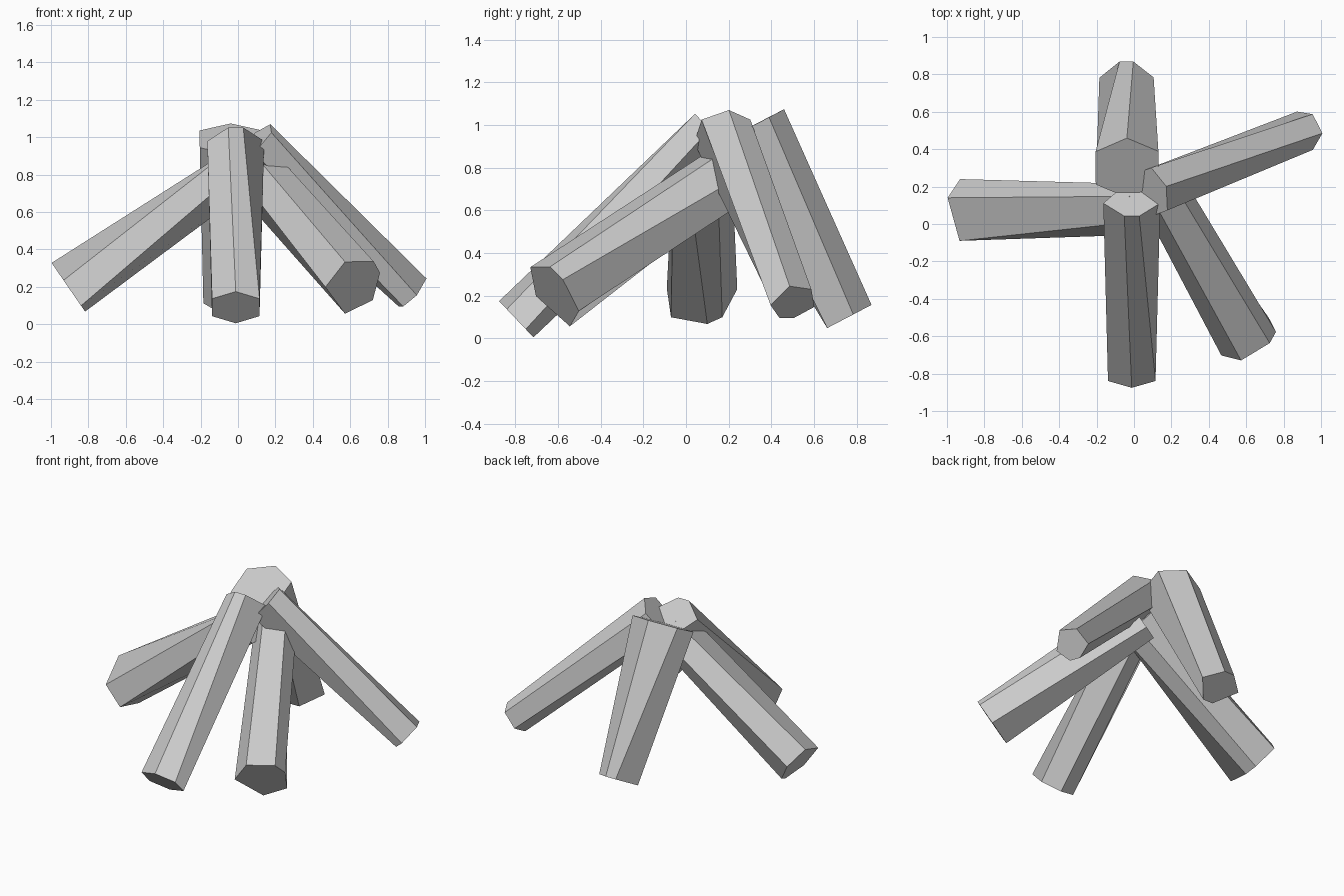
import bpy, bmesh
from mathutils import Vector

if "Cube" in bpy.data.objects:
    bpy.data.objects.remove(bpy.data.objects["Cube"])


def pointy(w, h):
    """Six-sided log end with a corner at the top."""
    k = 0.55 * h
    return [(0, h), (w, k), (w, -k), (0, -h), (-w, -k), (-w, k)]


def flat(w, h, e, lift=0.0):
    """Six-sided log end with a flat at the top; e is half the flat's width."""
    return [(-e, h), (e, h), (w, lift), (e, -h), (-e, -h), (-w, lift)]


def log(name, foot, head, foot_ring, head_ring):
    """Tapered log between two points, ends square to its axis."""
    foot, head = Vector(foot), Vector(head)
    axis = (head - foot).normalized()
    side = axis.cross(Vector((0, 0, 1))).normalized()
    up = side.cross(axis)
    bm = bmesh.new()
    rings = [[bm.verts.new(c + side * u + up * v) for u, v in ring]
             for c, ring in ((foot, foot_ring), (head, head_ring))]
    a, b = rings
    for i in range(6):
        j = (i + 1) % 6
        bm.faces.new((a[i], a[j], b[j], b[i]))
    bm.faces.new(a)
    bm.faces.new(b)
    bmesh.ops.recalc_face_normals(bm, faces=bm.faces)
    mesh = bpy.data.meshes.new(name)
    bm.to_mesh(mesh)
    bm.free()
    bpy.context.collection.objects.link(bpy.data.objects.new(name, mesh))


# Logs leaning together, thick and thin ends vary
log("front_log", (-0.012, -0.795, 0.09), (-0.012, 0.125, 0.965),
    pointy(0.127, 0.117), flat(0.152, 0.12, 0.04, 0.02))

log("back_log", (-0.04, 0.765, 0.103), (-0.037, 0.30, 0.99),
    flat(0.145, 0.117, 0.037, 0.02), pointy(0.168, 0.18))

log("left_log", (-0.907, 0.08, 0.198), (0.04, 0.078, 0.85),
    [(-0.06, 0.158), (0.17, 0.045), (0.15, -0.12),
     (-0.02, -0.158), (-0.09, -0.12), (-0.16, 0.04)],
    flat(0.135, 0.115, 0.07))

log("front_right_log", (0.635, -0.615, 0.22), (0.13, 0.215, 0.775),
    [(-0.113, 0.131), (0.066, 0.133), (0.126, 0.064),
     (0.132, -0.105), (-0.017, -0.188), (-0.189, -0.025)],
    flat(0.13, 0.13, 0.07))

log("right_log", (0.935, 0.49, 0.17), (0.09, 0.17, 0.97),
    [(-0.03, 0.10), (0.084, 0.08), (0.126, -0.03),
     (0.04, -0.10), (-0.03, -0.10), (-0.095, -0.02)],
    pointy(0.122, 0.133))
